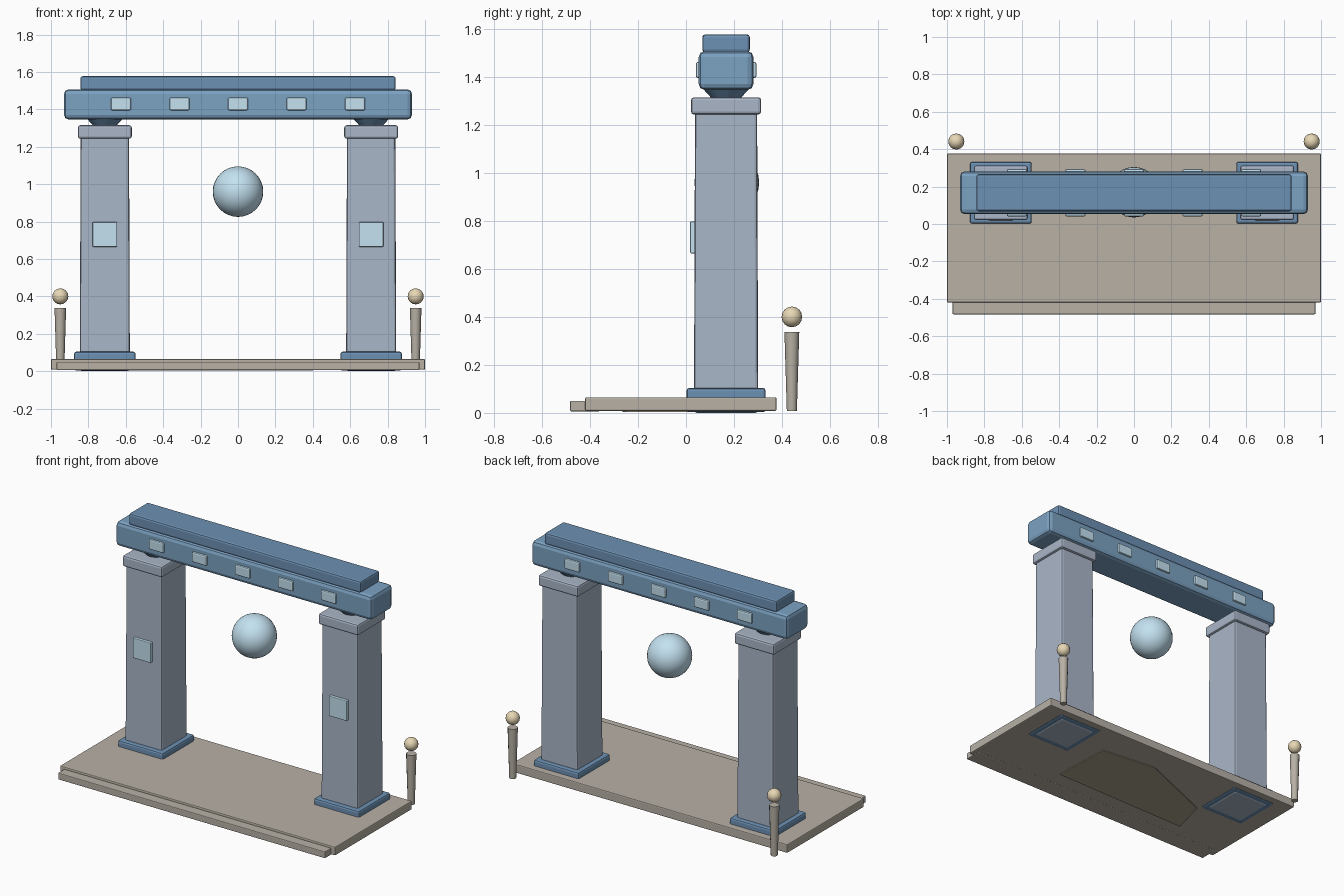
import bpy, bmesh, math

if "Cube" in bpy.data.objects:
    bpy.data.objects.remove(bpy.data.objects["Cube"])

CY = 0.167   # depth centre of the gate
PX = 0.712   # pillar offset


def mat(name, r, g, b):
    m = bpy.data.materials.new(name)
    m.diffuse_color = (r, g, b, 1)
    m.use_nodes = True
    m.node_tree.nodes["Principled BSDF"].inputs["Base Color"].default_value = m.diffuse_color
    return m


BEAM = mat("beam_blue", 0.20, 0.36, 0.54)
DARK = mat("dark_blue", 0.15, 0.28, 0.45)
PILLAR = mat("slate", 0.40, 0.47, 0.58)
GLOW = mat("pale_blue", 0.55, 0.76, 0.88)
STONE = mat("stone", 0.48, 0.44, 0.38)
GOLD = mat("gold", 0.80, 0.68, 0.46)
EARTH = mat("earth", 0.40, 0.36, 0.26)


def finish(bm, name, material):
    bmesh.ops.recalc_face_normals(bm, faces=bm.faces)
    me = bpy.data.meshes.new(name)
    bm.to_mesh(me)
    bm.free()
    me.materials.append(material)
    ob = bpy.data.objects.new(name, me)
    bpy.context.collection.objects.link(ob)
    return ob


def box(name, x, y, z, material, bevel=0.0, taper=1.0):
    """Box from (min, max) ranges; taper scales the top face."""
    bm = bmesh.new()
    bmesh.ops.create_cube(bm, size=1)
    c = [(r[0] + r[1]) / 2 for r in (x, y, z)]
    s = [r[1] - r[0] for r in (x, y, z)]
    for v in bm.verts:
        k = taper if v.co.z > 0 else 1
        v.co = (c[0] + v.co.x * s[0] * k, c[1] + v.co.y * s[1] * k, c[2] + v.co.z * s[2])
    if bevel:
        bmesh.ops.bevel(bm, geom=bm.edges[:], offset=bevel, segments=2,
                        profile=0.5, affect='EDGES')
    return finish(bm, name, material)


def cone(name, x, y, z, r1, r2, sides, material):
    bm = bmesh.new()
    bmesh.ops.create_cone(bm, cap_ends=True, segments=sides, radius1=r1, radius2=r2,
                          depth=z[1] - z[0])
    bmesh.ops.translate(bm, vec=(x, y, (z[0] + z[1]) / 2), verts=bm.verts)
    for f in bm.faces:
        f.smooth = len(f.verts) == 4
    ob = finish(bm, name, material)
    for e in ob.data.edges:
        e.use_edge_sharp = abs(ob.data.vertices[e.vertices[0]].co.z
                               - ob.data.vertices[e.vertices[1]].co.z) < 1e-5
    return ob


def ball(name, x, y, z, r, segs, material):
    bm = bmesh.new()
    bmesh.ops.create_uvsphere(bm, u_segments=segs, v_segments=segs // 2, radius=r)
    bmesh.ops.translate(bm, vec=(x, y, z), verts=bm.verts)
    for f in bm.faces:
        f.smooth = True
    return finish(bm, name, material)


def around(c, h):
    return (c - h, c + h)


# platform and front step
box("platform", (-1, 1), (-0.42, 0.377), (0.008, 0.065), STONE, 0.006)
box("front_step", (-0.97, 0.97), (-0.483, -0.36), (0.006, 0.05), STONE, 0.005)

# irregular ground patch under the platform
bm = bmesh.new()
patch = [(0.40, -0.25), (0.386, 0.156), (0, 0.20), (-0.536, -0.02), (-0.60, -0.265)]
face = bm.faces.new([bm.verts.new((x, y, 0.003)) for x, y in patch])
top = bmesh.ops.extrude_face_region(bm, geom=[face])
bmesh.ops.translate(bm, vec=(0, 0, 0.02),
                    verts=[v for v in top["geom"] if isinstance(v, bmesh.types.BMVert)])
finish(bm, "ground_patch", EARTH)

# pillars and posts, mirrored left and right
for side, s in (("left", -1), ("right", 1)):
    x = s * PX
    box(side + "_pillar_base", around(x, 0.165), around(CY, 0.165), (0.003, 0.104), DARK, 0.012)
    box(side + "_pillar", around(x, 0.134), around(CY, 0.134), (0, 1.26), PILLAR, 0.012, 0.965)
    box(side + "_pillar_cap", around(x, 0.144), around(CY, 0.146), (1.243, 1.315), PILLAR, 0.012)
    cone(side + "_beam_seat", x, CY, (1.305, 1.36), 0.055, 0.105, 16, DARK)
    box(side + "_pillar_panel", around(x, 0.065), (0.017, 0.06), (0.665, 0.797), GLOW, 0.004)
    cone(side + "_post", s * 0.95, 0.441, (0.008, 0.338), 0.021, 0.031, 12, STONE)
    ball(side + "_post_orb", s * 0.95, 0.441, 0.40, 0.043, 16, GOLD)

# crossbeam with top rail
box("crossbeam", (-0.93, 0.93), around(CY, 0.114), (1.346, 1.507), BEAM, 0.024)
box("top_rail", (-0.843, 0.843), around(CY, 0.099), (1.502, 1.577), DARK, 0.012)

# light tiles through both faces of the beam
for i in range(5):
    x = (i - 2) * 0.313
    for face_name, s in (("front", -1), ("back", 1)):
        box(f"{face_name}_beam_tile_{i + 1}", around(x, 0.054), around(CY + s * 0.106, 0.02),
            (1.395, 1.462), GLOW, 0.008)

# floating orb
ball("floating_orb", 0, CY + 0.003, 0.96, 0.135, 32, GLOW)
